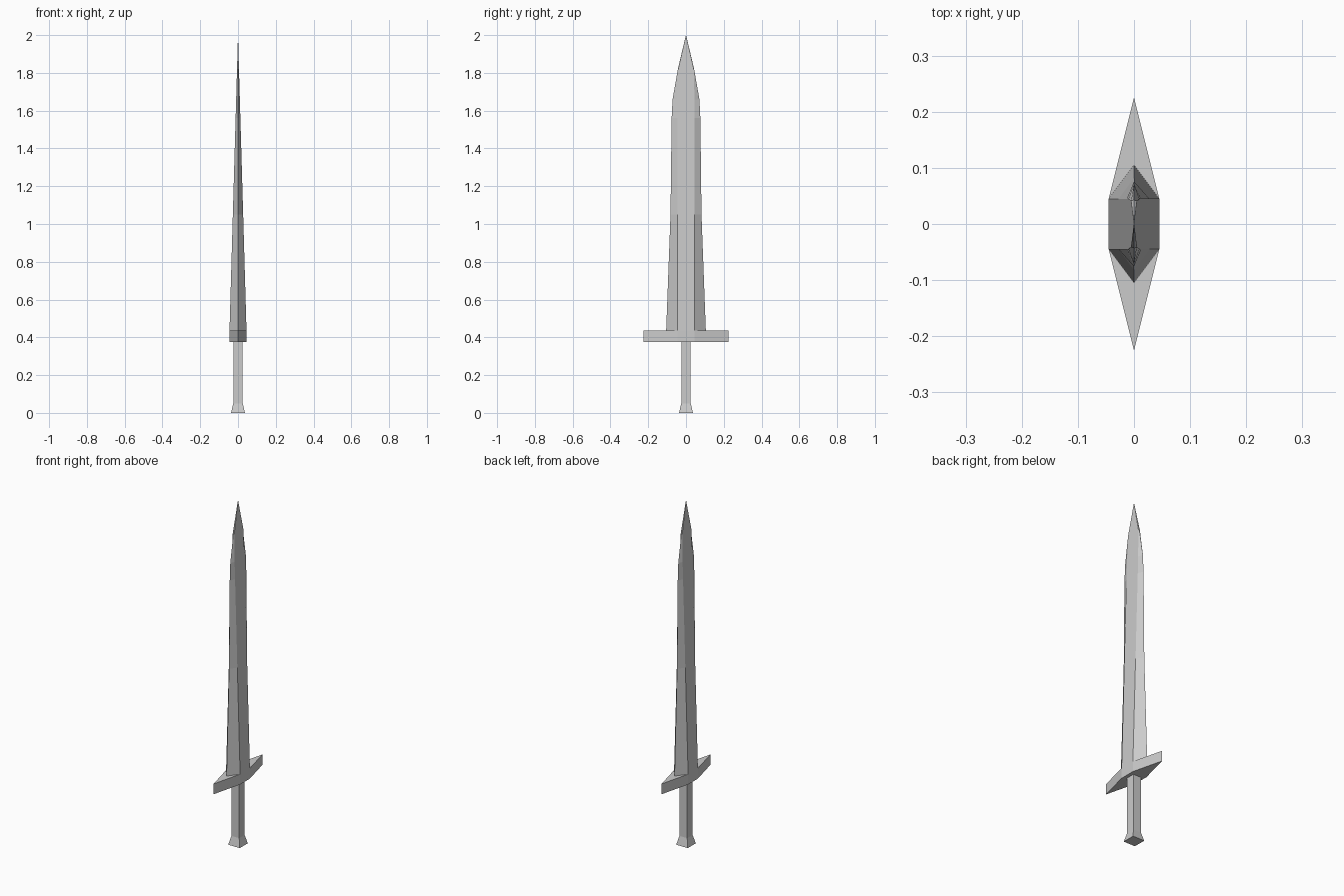
import bpy, bmesh

if "Cube" in bpy.data.objects:
    bpy.data.objects.remove(bpy.data.objects["Cube"])


def loft(name, rings):
    """Skin a stack of equal-length rings and cap both ends."""
    bm = bmesh.new()
    loops = [[bm.verts.new(p) for p in ring] for ring in rings]
    n = len(loops[0])
    for a, b in zip(loops, loops[1:]):
        for i in range(n):
            j = (i + 1) % n
            bm.faces.new((a[i], a[j], b[j], b[i]))
    bm.faces.new(loops[0][::-1])
    bm.faces.new(loops[-1])
    bmesh.ops.remove_doubles(bm, verts=bm.verts, dist=1e-5)
    bmesh.ops.recalc_face_normals(bm, faces=bm.faces)
    mesh = bpy.data.meshes.new(name)
    bm.to_mesh(mesh)
    bm.free()
    obj = bpy.data.objects.new(name, mesh)
    bpy.context.collection.objects.link(obj)
    return obj


def square(h, z):
    return [(-h, -h, z), (h, -h, z), (h, h, z), (-h, h, z)]


def hexagon(hx, flat, edge, z):
    return [(0, -edge, z), (hx, -flat, z), (hx, flat, z),
            (0, edge, z), (-hx, flat, z), (-hx, -flat, z)]


GUARD_LOW, GUARD_TOP, TIP = 0.375, 0.435, 2.0
HALF = 0.045

# Grip with flared pommel
loft("grip", [square(0.037, 0), square(0.025, 0.05), square(0.025, GUARD_LOW)])

# Pointed crossguard
loft("crossguard", [hexagon(HALF, HALF, 0.225, z) for z in (GUARD_LOW, GUARD_TOP)])

# Blade: flat faces converge to the tip, bevelled to a sharp edge
profile = [(GUARD_TOP, 0.105), (1.05, 0.082), (1.56, 0.076), (1.66, 0.071), (1.82, 0.043)]
rings = []
for z, edge in profile:
    hx = HALF * (TIP - z) / (TIP - GUARD_TOP)
    rings.append(hexagon(hx, min(HALF, edge - 0.002), edge, z))
rings.append(hexagon(0.0002, 0.0002, 0.0004, TIP))
loft("blade", rings)
